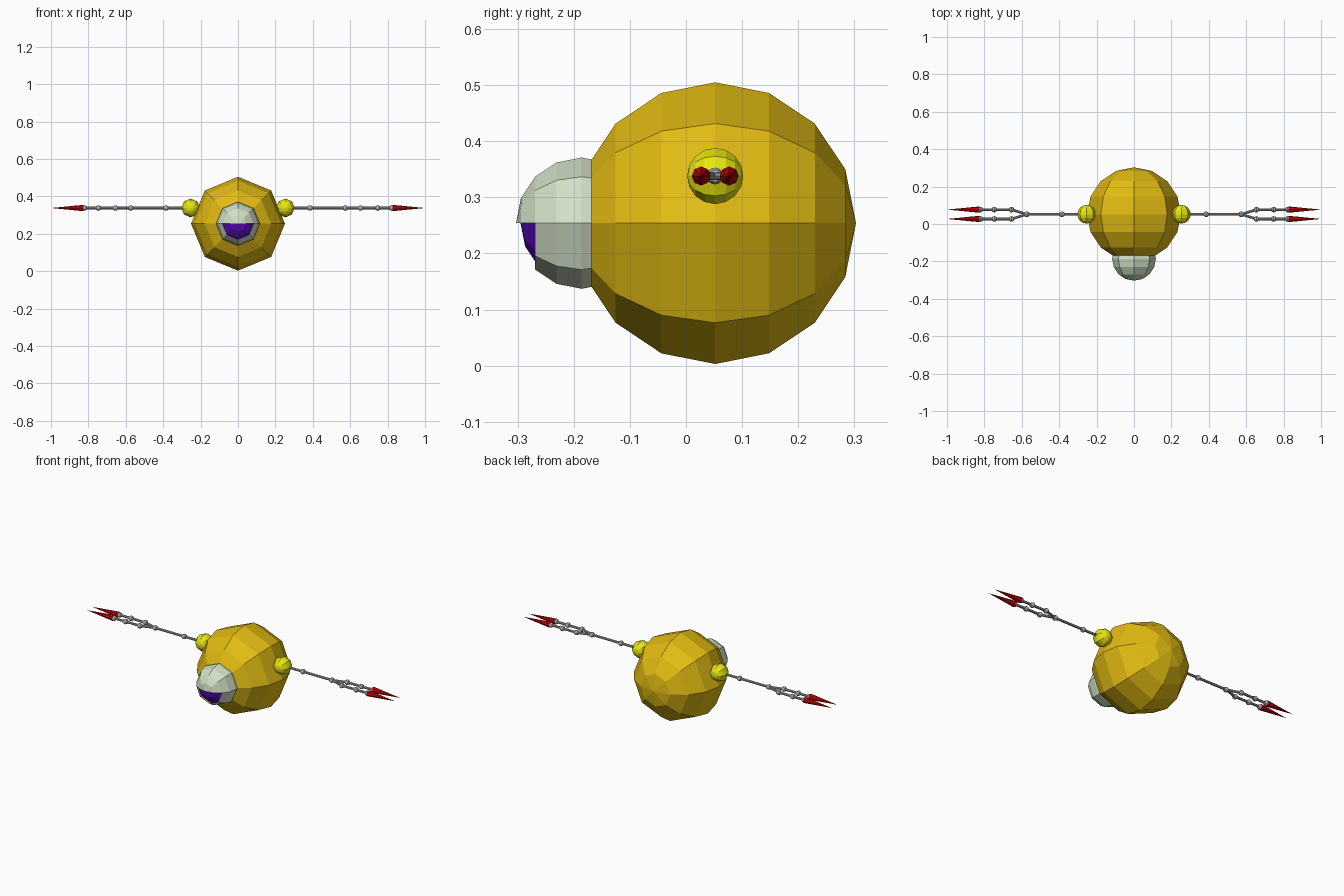
import bpy, bmesh
from mathutils import Vector, Matrix
from math import radians

if "Cube" in bpy.data.objects:
    bpy.data.objects.remove(bpy.data.objects["Cube"])


def material(name, r, g, b):
    m = bpy.data.materials.new(name)
    m.diffuse_color = (r, g, b, 1)
    m.use_nodes = True
    m.node_tree.nodes["Principled BSDF"].inputs["Base Color"].default_value = m.diffuse_color
    return m


GOLD = material("gold", 0.76, 0.50, 0.006)
YELLOW = material("yellow", 0.80, 0.80, 0.005)
PALE = material("pale sage", 0.64, 0.74, 0.56)
PURPLE = material("purple", 0.09, 0.003, 0.45)
GREY = material("grey", 0.42, 0.42, 0.43)
RED = material("red", 0.55, 0.002, 0.003)


def add_object(name, bm, mat):
    mesh = bpy.data.meshes.new(name)
    bmesh.ops.recalc_face_normals(bm, faces=bm.faces)
    bm.to_mesh(mesh)
    bm.free()
    mesh.materials.append(mat)
    ob = bpy.data.objects.new(name, mesh)
    bpy.context.collection.objects.link(ob)
    return ob


# Eight-sided ball with its poles along y
def ball(bm, centre, radius):
    mat = Matrix.Translation(centre) @ Matrix.Rotation(radians(90), 4, 'X')
    bmesh.ops.create_uvsphere(bm, u_segments=8, v_segments=8, radius=radius, matrix=mat)


# Rod or cone between two points
def rod(bm, a, b, r1, r2):
    a, b = Vector(a), Vector(b)
    d = b - a
    mat = Matrix.Translation((a + b) / 2) @ d.to_track_quat('Z', 'Y').to_matrix().to_4x4()
    bmesh.ops.create_cone(bm, cap_ends=True, segments=8, radius1=r1, radius2=r2,
                          depth=d.length, matrix=mat)


# Body
bm = bmesh.new()
ball(bm, (0, 0.052, 0.254), 0.251)
add_object("body", bm, GOLD)

# Head shell with an opening in its lower front
HEAD = Vector((0, -0.186, 0.254))
bm = bmesh.new()
ball(bm, HEAD, 0.117)
opening = [f for f in bm.faces
           if f.calc_center_median().y < HEAD.y - 0.084 and f.calc_center_median().z < HEAD.z]
bmesh.ops.delete(bm, geom=opening, context='FACES')
add_object("head_shell", bm, PALE)

# Inner eye ball seen through the opening
bm = bmesh.new()
ball(bm, HEAD, 0.109)
add_object("eye", bm, PURPLE)

# Shoulders, jointed arms, fingers and claws on both sides
Y, Z = 0.052, 0.338
for s, side in ((1, "left"), (-1, "right")):
    bm = bmesh.new()
    ball(bm, (s * 0.253, Y, Z), 0.05)
    add_object(side + "_shoulder", bm, YELLOW)

    bm = bmesh.new()
    arm = [(s * x, Y, Z) for x in (0.26, 0.385, 0.573)]
    for a, b in zip(arm, arm[1:]):
        rod(bm, a, b, 0.007, 0.007)
        ball(bm, b, 0.015)
    for f in (-1, 1):
        finger = [arm[-1]] + [(s * x, Y + f * 0.025, Z) for x in (0.655, 0.747, 0.822)]
        for a, b in zip(finger, finger[1:]):
            rod(bm, a, b, 0.007, 0.007)
            ball(bm, b, 0.015)
    add_object(side + "_arm", bm, GREY)

    bm = bmesh.new()
    for f in (-1, 1):
        y = Y + f * 0.025
        rod(bm, (s * 0.825, y, Z), (s * 1.0, y, Z), 0.017, 0)
    bmesh.ops.remove_doubles(bm, verts=bm.verts, dist=0.0001)
    add_object(side + "_claws", bm, RED)
